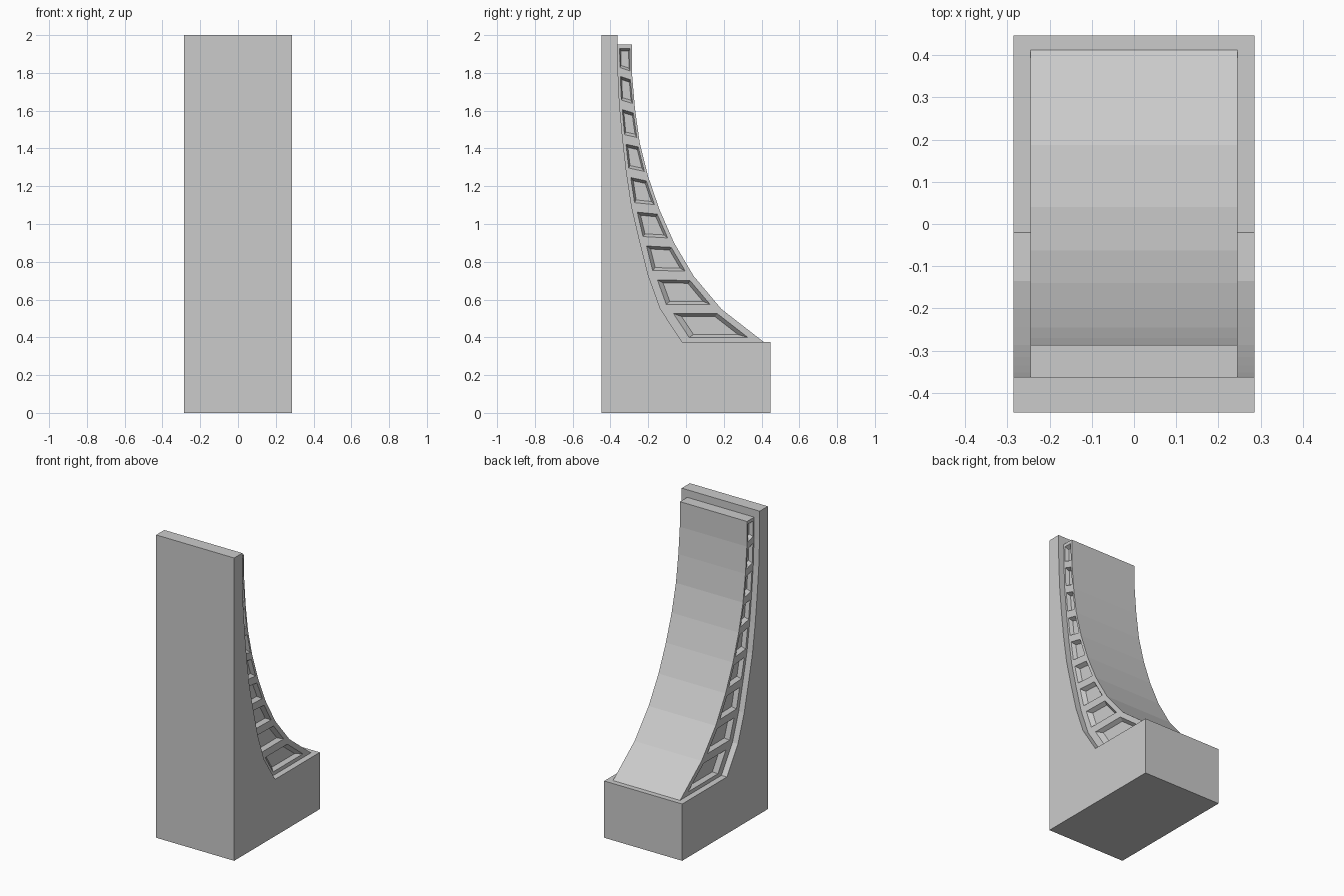
import bpy, bmesh

if "Cube" in bpy.data.objects:
    bpy.data.objects.remove(bpy.data.objects["Cube"])

# Stations along the ramp: (outer y, outer z, inner y, inner z)
STATIONS = [
    (-0.02, 0.375, 0.412, 0.375), (-0.135, 0.55, 0.187, 0.55),
    (-0.20, 0.73, 0.04, 0.725), (-0.245, 0.91, -0.063, 0.90),
    (-0.287, 1.09, -0.14, 1.075), (-0.315, 1.275, -0.20, 1.25),
    (-0.335, 1.45, -0.245, 1.43), (-0.352, 1.635, -0.27, 1.61),
    (-0.36, 1.81, -0.285, 1.785), (-0.362, 1.95, -0.287, 1.95)]


def finish(bm, name):
    bmesh.ops.recalc_face_normals(bm, faces=bm.faces[:])
    mesh = bpy.data.meshes.new(name)
    bm.to_mesh(mesh)
    bm.free()
    obj = bpy.data.objects.new(name, mesh)
    bpy.context.collection.objects.link(obj)
    return obj


def strip(bm, faces, half):
    """Extrude a flat sheet of y-z faces to the given half width."""
    out = bmesh.ops.extrude_face_region(bm, geom=faces)["geom"]
    moved = [v for v in out if isinstance(v, bmesh.types.BMVert)]
    bmesh.ops.translate(bm, verts=moved, vec=(2 * half, 0, 0))


# Backing body: base block, curved cheek and tall back slab in one profile
bm = bmesh.new()
profile = [(-0.447, 0), (0.447, 0), (0.447, 0.375)]
profile += [(s[0], s[1]) for s in STATIONS] + [(-0.362, 2.0), (-0.447, 2.0)]
face = bm.faces.new([bm.verts.new((-0.285, y, z)) for y, z in profile])
strip(bm, [face], 0.285)
finish(bm, "backing_body")

# Curved ramp, one quad per segment on each side
HALF = 0.245
bm = bmesh.new()
rows = [(bm.verts.new((-HALF, a, b)), bm.verts.new((-HALF, c, d)))
        for a, b, c, d in STATIONS]
quads = [bm.faces.new((p[0], p[1], q[1], q[0])) for p, q in zip(rows, rows[1:])]
strip(bm, quads, HALF)
bmesh.ops.recalc_face_normals(bm, faces=bm.faces[:])


# Recessed side panels: scaled frame, then a smaller sunken floor
def inset(face, scale, depth):
    bmesh.ops.inset_individual(bm, faces=[face], thickness=0.0001)
    c = face.calc_center_median()
    side = 1 if c.x > 0 else -1
    for v in face.verts:
        v.co = c + (v.co - c) * scale
        v.co.x -= side * depth


for f in [f for f in bm.faces if abs(f.normal.x) > 0.9]:
    inset(f, 0.72, 0)
    inset(f, 0.76, 0.025)
finish(bm, "curved_ramp")
